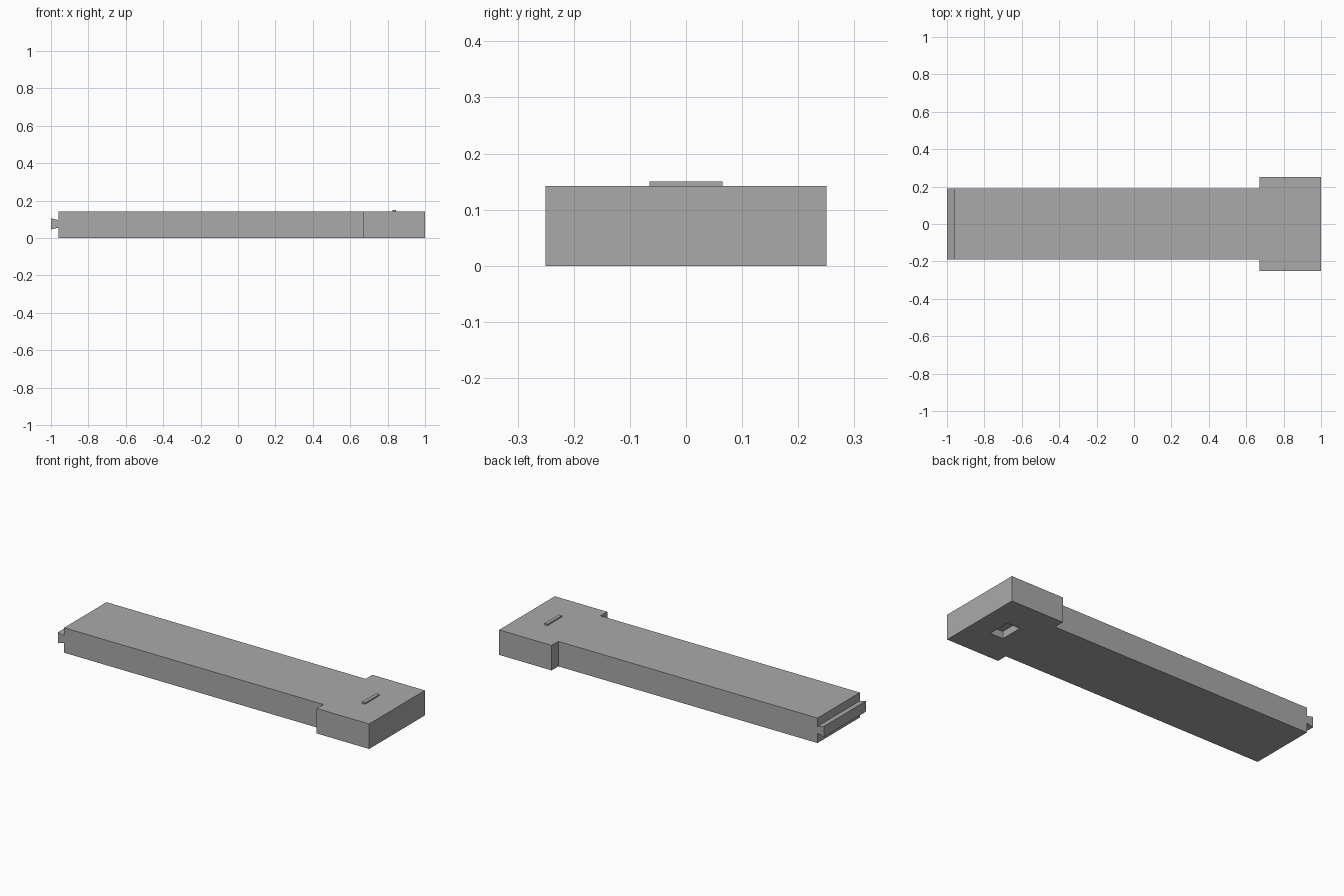
import bpy, bmesh

cube = bpy.data.objects.get("Cube")
if cube:
    bpy.data.objects.remove(cube)

grey = bpy.data.materials.new("mid grey")
grey.use_nodes = True
colour = (0.4, 0.4, 0.4, 1)
grey.diffuse_color = colour
grey.node_tree.nodes["Principled BSDF"].inputs["Base Color"].default_value = colour

THICK = 0.142


def prism(name, outline, offset, direction):
    """Extrude a closed outline of 3D points along a direction."""
    bm = bmesh.new()
    face = bm.faces.new([bm.verts.new(p) for p in outline])
    ext = bmesh.ops.extrude_face_region(bm, geom=[face])
    moved = [v for v in ext["geom"] if isinstance(v, bmesh.types.BMVert)]
    bmesh.ops.translate(bm, verts=moved, vec=[offset * d for d in direction])
    bmesh.ops.recalc_face_normals(bm, faces=bm.faces)
    mesh = bpy.data.meshes.new(name)
    bm.to_mesh(mesh)
    bm.free()
    mesh.materials.append(grey)
    obj = bpy.data.objects.new(name, mesh)
    bpy.context.collection.objects.link(obj)
    return obj


def box(name, x0, x1, half_y, z0, z1):
    outline = [(x0, -half_y, z0), (x1, -half_y, z0), (x1, half_y, z0), (x0, half_y, z0)]
    return prism(name, outline, z1 - z0, (0, 0, 1))


# T-shaped plank with a wide head
half = [(-0.96, 0.19), (0.67, 0.19), (0.67, 0.25), (1.0, 0.25)]
outline = [(x, -y, 0) for x, y in half] + [(x, y, 0) for x, y in reversed(half)]
plank = prism("plank", outline, THICK, (0, 0, 1))

# Pocket in the underside of the head
cutter = box("pocket_cutter", 0.795, 0.875, 0.065, -0.05, 0.04)
cutter.hide_render = True
cutter.hide_viewport = True
cutter.display_type = 'WIRE'
cut = plank.modifiers.new("pocket", 'BOOLEAN')
cut.object = cutter
cut.operation = 'DIFFERENCE'
cut.solver = 'EXACT'

# Flared tongue on the narrow end
tongue = [(-1.0, -0.19, 0.045), (-0.96, -0.19, 0.055),
          (-0.96, -0.19, 0.095), (-1.0, -0.19, 0.105)]
prism("end_tongue", tongue, 0.38, (0, 1, 0))

# Small raised ridge on the head
box("top_ridge", 0.825, 0.845, 0.065, THICK, 0.15)
